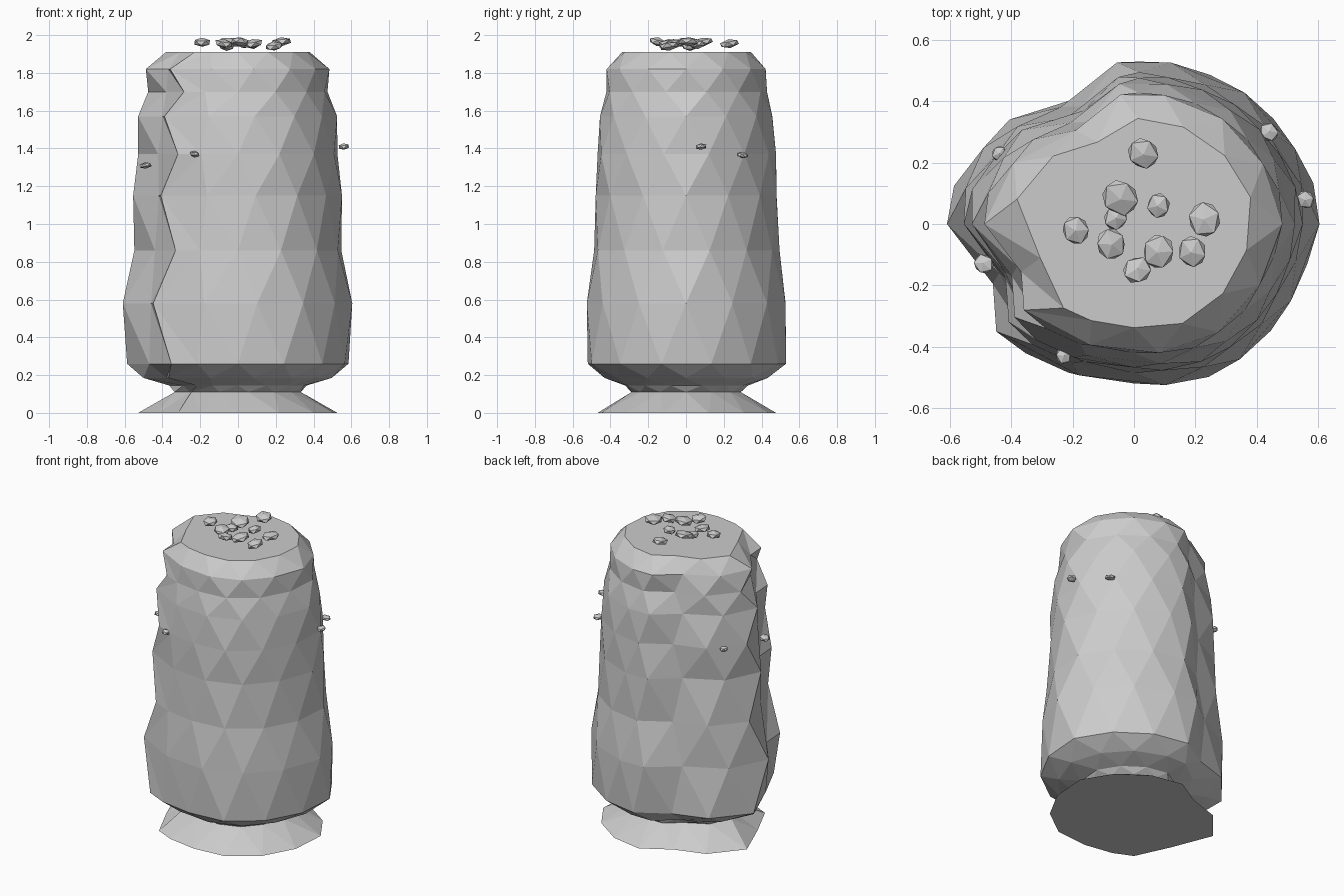
import bpy, bmesh, random
from math import radians, cos, sin
from mathutils import Matrix, Euler

if "Cube" in bpy.data.objects:
    bpy.data.objects.remove(bpy.data.objects["Cube"])

random.seed(4)

# Faceted trunk outline: (angle, radius); even and odd entries serve alternate rings
outline = [(0, .605), (12.9, .60), (25, .58), (37, .57), (50, .56), (63, .546), (77, .54),
           (88, .53), (96, .53), (114, .45), (122, .45), (140, .53), (153, .55), (168, .60),
           (180, .61), (200, .50), (203, .50), (230, .55), (218, .57), (246, .53), (250, .525),
           (270, .52), (281, .535), (296, .555), (308, .56), (322, .566), (334, .57), (347, .58)]

# Rings from bottom to top: (height, scale, parity)
rings = [(0, .90, 1), (.11, .55, 0), (.145, .62, 1), (.185, .82, 0), (.26, 1, 1), (.58, 1, 0),
         (.86, .935, 1), (1.15, .91, 0), (1.37, .90, 1), (1.57, .867, 0), (1.70, .81, 1),
         (1.82, .80, 0), (1.91, .65, 1)]


def finish(bm, name):
    bmesh.ops.recalc_face_normals(bm, faces=bm.faces)
    mesh = bpy.data.meshes.new(name)
    bm.to_mesh(mesh)
    bm.free()
    ob = bpy.data.objects.new(name, mesh)
    bpy.context.collection.objects.link(ob)
    return ob


# Trunk with flared foot and flat top
bm = bmesh.new()
loops = []
for z, s, parity in rings:
    loops.append([bm.verts.new((r * s * cos(radians(a)), r * s * sin(radians(a)), z))
                  for a, r in outline[parity::2]])
for k in range(len(loops) - 1):
    lo, hi = loops[k], loops[k + 1]
    n = len(lo)
    for i in range(n):
        j = (i + 1) % n
        if rings[k][2] == 0:
            bm.faces.new((lo[i], lo[j], hi[i]))
            bm.faces.new((lo[j], hi[j], hi[i]))
        else:
            bm.faces.new((lo[i], hi[j], hi[i]))
            bm.faces.new((lo[i], lo[j], hi[j]))
bm.faces.new(loops[0])
bm.faces.new(loops[-1])
finish(bm, "trunk")


# Flattened chips
def chip(name, x, y, z, r, half):
    bm = bmesh.new()
    bmesh.ops.create_icosphere(bm, subdivisions=1, radius=1)
    turn = Euler((random.uniform(-.2, .2), random.uniform(-.2, .2), random.uniform(0, 6))).to_matrix().to_4x4()
    bm.transform(Matrix.Translation((x, y, z)) @ turn @ Matrix.Diagonal((r, r * .9, half, 1)))
    finish(bm, name)


top_chips = [(.03, .23, 1.955, .058), (-.045, .085, 1.962, .068), (.08, .06, 1.95, .045),
             (.23, .015, 1.965, .063), (.08, -.09, 1.955, .062), (.19, -.09, 1.942, .056),
             (-.075, -.065, 1.955, .057), (-.19, -.02, 1.962, .052), (.01, -.15, 1.965, .052),
             (-.06, .02, 1.94, .045)]
for i, (x, y, z, r) in enumerate(top_chips):
    chip(f"top_chip_{i + 1}", x, y, z, r, .024)

side_chips = [(-.49, -.13, 1.31, .037), (-.23, -.43, 1.37, .03), (.56, .08, 1.41, .033),
              (.44, .30, 1.365, .035), (-.44, .23, 1.36, .028)]
for i, (x, y, z, r) in enumerate(side_chips):
    chip(f"side_chip_{i + 1}", x, y, z, r, .017)
